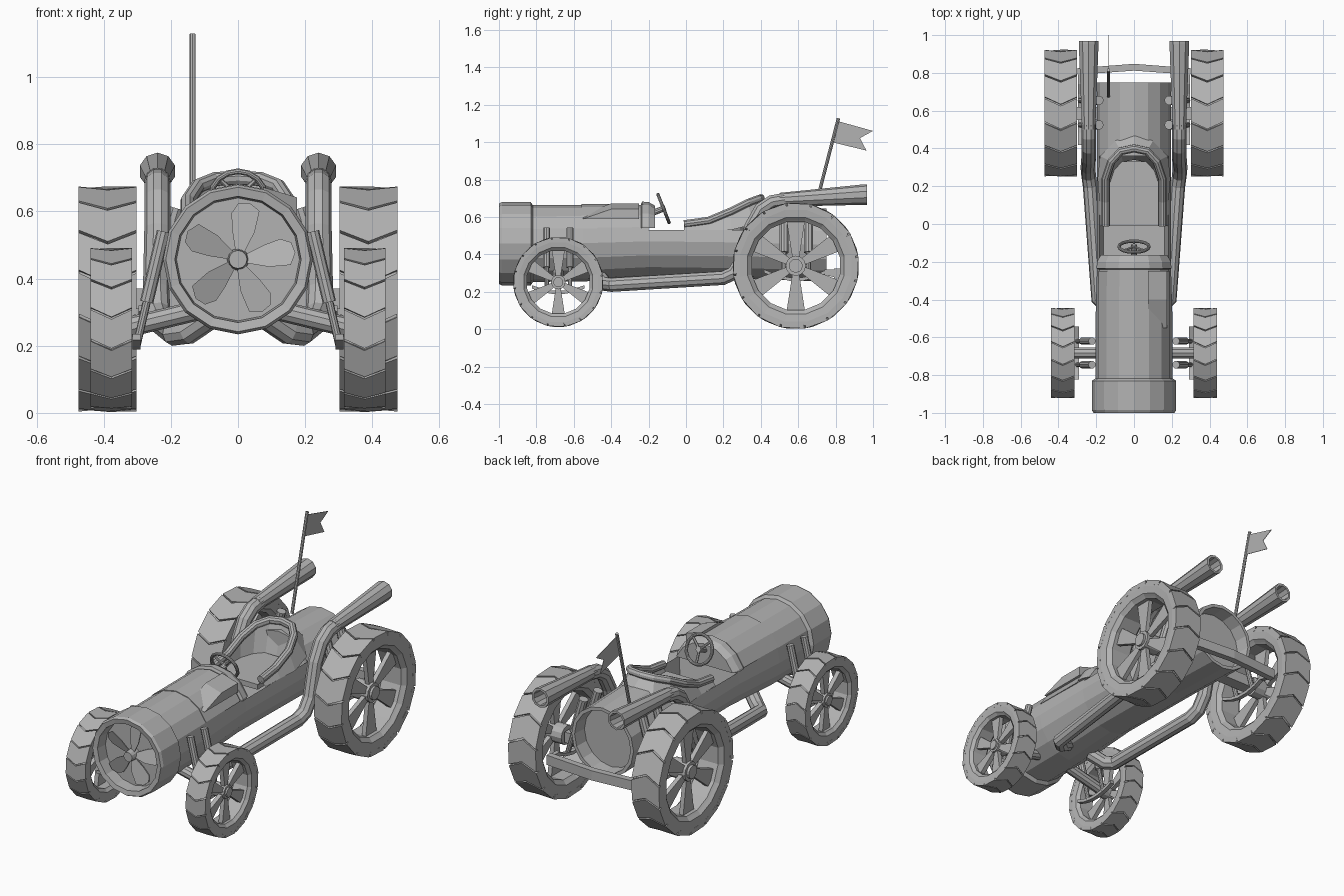
import bpy, bmesh, math
from mathutils import Vector, Matrix

if "Cube" in bpy.data.objects:
    bpy.data.objects.remove(bpy.data.objects["Cube"])

grey = bpy.data.materials.new("plain grey")
grey.diffuse_color = (0.45, 0.45, 0.45, 1)
grey.use_nodes = True
grey.node_tree.nodes["Principled BSDF"].inputs["Base Color"].default_value = grey.diffuse_color


def finish(name, bm):
    bmesh.ops.recalc_face_normals(bm, faces=bm.faces)
    me = bpy.data.meshes.new(name)
    bm.to_mesh(me)
    bm.free()
    me.materials.append(grey)
    ob = bpy.data.objects.new(name, me)
    bpy.context.collection.objects.link(ob)
    return ob


def lathe(prof, n=16, cx=0.0, caps=True):
    """Rings (y, radius, z) joined along y."""
    bm = bmesh.new()
    rings = [[bm.verts.new((cx + r * math.sin(2 * math.pi * i / n), y, z + r * math.cos(2 * math.pi * i / n)))
              for i in range(n)] for y, r, z in prof]
    for a, b in zip(rings, rings[1:]):
        for i in range(n):
            bm.faces.new((a[i], a[i - 1], b[i - 1], b[i]))
    if caps:
        bm.faces.new(rings[0])
        bm.faces.new(rings[-1])
    return bm


def cut_below(bm, z):
    """Remove everything below z and close the cut."""
    bmesh.ops.bisect_plane(bm, geom=bm.verts[:] + bm.edges[:] + bm.faces[:], plane_co=(0, 0, z),
                           plane_no=(0, 0, 1), clear_inner=True)
    bmesh.ops.holes_fill(bm, edges=[e for e in bm.edges if e.is_boundary])


def plate(name, pts, vec):
    """Flat outline extruded along vec."""
    bm = bmesh.new()
    f = bm.faces.new([bm.verts.new(p) for p in pts])
    ext = bmesh.ops.extrude_face_region(bm, geom=[f], use_keep_orig=True)
    bmesh.ops.translate(bm, vec=vec, verts=[v for v in ext["geom"] if isinstance(v, bmesh.types.BMVert)])
    return finish(name, bm)


def rod(name, a, b, r1, r2=None, n=10):
    a, b = Vector(a), Vector(b)
    bm = bmesh.new()
    m = Matrix.Translation((a + b) / 2) @ (b - a).to_track_quat('Z', 'Y').to_matrix().to_4x4()
    bmesh.ops.create_cone(bm, cap_ends=True, segments=n, radius1=r1, radius2=r2 or r1,
                          depth=(b - a).length, matrix=m)
    return finish(name, bm)


def tube(name, pts, r, cyclic=False):
    cu = bpy.data.curves.new(name, 'CURVE')
    cu.dimensions = '3D'
    cu.bevel_depth, cu.bevel_resolution, cu.use_fill_caps = r, 3, True
    sp = cu.splines.new('POLY')
    sp.points.add(len(pts) - 1)
    for p, q in zip(sp.points, pts):
        p.co = (*q, 1)
    sp.use_cyclic_u = cyclic
    ob = bpy.data.objects.new(name, cu)
    bpy.context.collection.objects.link(ob)
    me = bpy.data.meshes.new_from_object(ob.evaluated_get(bpy.context.evaluated_depsgraph_get()))
    bpy.data.objects.remove(ob)
    bm = bmesh.new()
    bm.from_mesh(me)
    for f in bm.faces:
        f.smooth = False
    bpy.data.meshes.remove(me)
    finish(name, bm)


# nose ring with recessed fan
C = 0.457
finish("nose_ring", lathe([(-0.93, .183, C), (-0.995, .188, C), (-1, .215, C), (-.985, .223, C),
                           (-.83, .223, C), (-.815, .2, C)]))
rod("fan_hub", (0, -.92, C), (0, -.99, C), .034, .027, 12)
blade = [(.02, .012), (.08, .036), (.13, .05), (.162, .037), (.172, .005), (.155, -.03), (.09, -.03), (.02, -.012)]
for k in range(5):
    a = math.radians(5 + 72 * k)
    c, s = math.cos(a), math.sin(a)
    plate("fan_blade", [(u * c - v * s, -.955 + v * .35, C + u * s + v * c) for u, v in blade], (0, .006, 0))

# body: hood, open middle, tail with hollow end
finish("hood", lathe([(-.83, .205, .458), (-.55, .205, .46), (-.2, .195, .47)]))
bm = lathe([(-.2, .195, .47), (.36, .195, .463)])
bmesh.ops.bisect_plane(bm, geom=bm.verts[:] + bm.edges[:] + bm.faces[:], plane_co=(0, 0, .53),
                       plane_no=(0, 0, 1), clear_outer=True)
bmesh.ops.holes_fill(bm, edges=[e for e in bm.edges if e.is_boundary])
bm.faces.ensure_lookup_table()
bmesh.ops.recalc_face_normals(bm, faces=bm.faces)
floor = max(bm.faces, key=lambda f: f.calc_center_median().z)
bmesh.ops.inset_region(bm, faces=[floor], thickness=.03)
bmesh.ops.translate(bm, vec=(0, 0, -.12), verts=floor.verts[:])
finish("cockpit_tub", bm)
finish("tail", lathe([(.36, .195, .463), (.75, .195, .45), (.75, .176, .45), (.67, .17, .45)]))

# hood cover, dash rim and scoop
for name, prof, z in (("hood_cover", [(-.56, .207, .462), (-.25, .203, .468)], .54),
                      ("dash_rim", [(-.24, .2, .47), (-.235, .212, .47), (-.2, .21, .47), (-.165, .19, .47)], .54)):
    bm = lathe(prof)
    cut_below(bm, z)
    finish(name, bm)
plate("hood_scoop", [(.075, -.55, .62), (.075, -.25, .62), (.075, -.25, .672), (.075, -.4, .672)], (.1, 0, -.03))

# seat shell, rim roll, cushion and rear fairing
half = [(.15, -.01, .562), (.15, .12, .58), (.15, .24, .63), (.12, .33, .675), (.07, .385, .695), (0, .4, .7)]
outer = [(.18, -.01, .53), (.183, .12, .53), (.193, .24, .53), (.18, .36, .56), (.1, .44, .63), (0, .48, .645)]


def full(h):
    return h + [(-x, y, z) for x, y, z in h[-2::-1]]


rim, skirt = full(half), full(outer)
inner = [(x * .85, y * .85, .51) for x, y, z in rim]
tube("seat_rim", rim, .022)
for name, low in (("seat_shell", inner), ("seat_fairing", skirt)):
    bm = bmesh.new()
    A = [bm.verts.new(p) for p in rim]
    B = [bm.verts.new(p) for p in low]
    for i in range(len(A) - 1):
        bm.faces.new((A[i], A[i + 1], B[i + 1], B[i]))
    finish(name, bm)
plate("seat_cushion", [(x, y, .5) for x, y in ((-.13, -.01), (.13, -.01), (.13, .24), (.08, .33), (-.08, .33),
                                               (-.13, .24))], (0, 0, .03))

# steering wheel
mid = Vector((0, -.12, .645))
up = Vector((0, -.37, .93))
ring = [mid + Vector((.08 * math.sin(t), 0, 0)) + up * (.08 * math.cos(t))
        for t in (2 * math.pi * i / 16 for i in range(16))]
tube("steering_wheel", ring, .009, True)
for k in (2, 8, 14):
    rod("steering_spoke", mid, ring[k], .007, n=6)
rod("steering_column", mid + Vector((0, .01, .004)), (0, -.22, .605), .016)

# flag on a leaning pole
FX = -.135
rod("flag_pole", (FX, .678, .6), (FX, .815, 1.128), .009, n=8)
plate("flag", [(FX, y, z) for y, z in ((.81, 1.113), (1, 1.06), (.93, 1.022), (.965, .955), (.78, 1.0))],
      (.003, 0, 0))


def wheel(name, s, cx, cy, cz, R, w):
    """Tyre with chevron tread, spokes and hub; s is the outer side."""
    n, h = 16, w / 2
    p = 2 * math.pi / n

    def at(x, r, t):
        return (cx + x * s, cy - r * math.sin(t), cz + r * math.cos(t))
    prof = [(h, .965), (h, .9), (h * .95, .78), (h * .8, .74), (h * .7, .71),
            (-h * .7, .71), (-h * .8, .74), (-h * .95, .78), (-h, .9), (-h, .965)]
    bm = bmesh.new()
    rings = [[bm.verts.new(at(x, r * R, (i + .5) * p)) for i in range(n)] for x, r in prof]
    for a, b in zip(rings, rings[1:] + rings[:1]):
        for i in range(n):
            bm.faces.new((a[i], a[i - 1], b[i - 1], b[i]))
    finish(name + "_tyre", bm)
    # chevron lugs
    bm = bmesh.new()
    for i in range(n):
        cols = []
        for x, off in ((-h, -.05), (0, .07), (h, -.05)):
            cols.append([bm.verts.new(at(x * 1.005, r * R, i * p + off + d * p * .465))
                         for r, d in ((1, -1), (1, 1), (.92, 1), (.92, -1))])
        for a, b in zip(cols, cols[1:]):
            for j in range(4):
                bm.faces.new((a[j], a[j - 1], b[j - 1], b[j]))
        bm.faces.new(cols[0])
        bm.faces.new(cols[2])
    finish(name + "_tread", bm)
    # spokes and hub
    for k in range(6):
        t = k * math.pi / 3
        plate(name + "_spoke", [at(h * .45, r * R, t + d) for r, d in
                                ((.1, -.5), (.1, .5), (.73, .2), (.73, -.2))], (-s * .025, 0, 0))
    rod(name + "_hub", at(-h * .6, 0, 0), at(h * .62, 0, 0), R * .16, n=12)
    rod(name + "_hub_cap", at(h * .6, 0, 0), at(h * .78, 0, 0), R * .11, n=12)


def leaf_spring(name, x, cy, z, half_len, sag):
    arc = [(cy + half_len * u, z - sag * (1 - u * u)) for u in (-1, -.6, -.2, .2, .6, 1)]
    plate(name, [(x - .012, y, a) for y, a in arc] + [(x - .012, y, a - .018) for y, a in arc[::-1]], (.024, 0, 0))


for s, side in ((1, "left"), (-1, "right")):
    wheel(side + "_front_wheel", s, s * .377, -.683, .252, .241, .123)
    wheel(side + "_rear_wheel", s, s * .388, .587, .339, .338, .172)
    # suspension
    rod(side + "_front_axle", (s * .1, -.683, .31), (s * .34, -.683, .252), .03)
    leaf_spring(side + "_front_spring", s * .302, -.683, .235, .14, .03)
    leaf_spring(side + "_rear_spring", s * .285, .587, .32, .17, .045)
    for y in (-.745, -.62):
        rod(side + "_front_damper", (s * .302, y, .2), (s * .258, y, .39), .012)
        rod(side + "_front_damper_sleeve", (s * .272, y, .33), (s * .222, y, .54), .02)
    for y in (.525, .655):
        rod(side + "_rear_damper", (s * .285, y, .28), (s * .23, y, .46), .014)
        rod(side + "_rear_damper_sleeve", (s * .245, y, .41), (s * .185, y, .61), .025)
    # exhaust pipe and flared hollow end
    tube(side + "_exhaust_pipe", [(s * x, y, z) for x, y, z in (
        (.08, -.47, .29), (.15, -.43, .242), (.19, -.395, .238), (.232, .2, .274), (.24, .255, .3), (.244, .3, .37),
        (.24, .35, .55), (.24, .4, .64), (.24, .46, .68), (.24, .53, .692))], .039)
    finish(side + "_exhaust_end", lathe([(.5, .037, .692), (.955, .055, .72), (.968, .055, .72), (.968, .042, .72),
                                         (.86, .038, .713)], 10, s * .24))

# rear axle beam and rear cross bar
plate("rear_axle", [(-.33, y, z) for y, z in ((.55, .31), (.62, .31), (.62, .37), (.55, .37))], (.66, 0, 0))
plate("rear_cross_bar", [(x, y, .27) for x, y in ((-.3, .79), (0, .812), (.3, .79), (.3, .825), (0, .848),
                                                  (-.3, .825))], (0, 0, .055))
for s in (1, -1):
    plate("rear_bar_arm", [(s * .285 - .012, y, z) for y, z in ((.74, .29), (.81, .275), (.81, .32), (.74, .32))],
          (.024, 0, 0))
